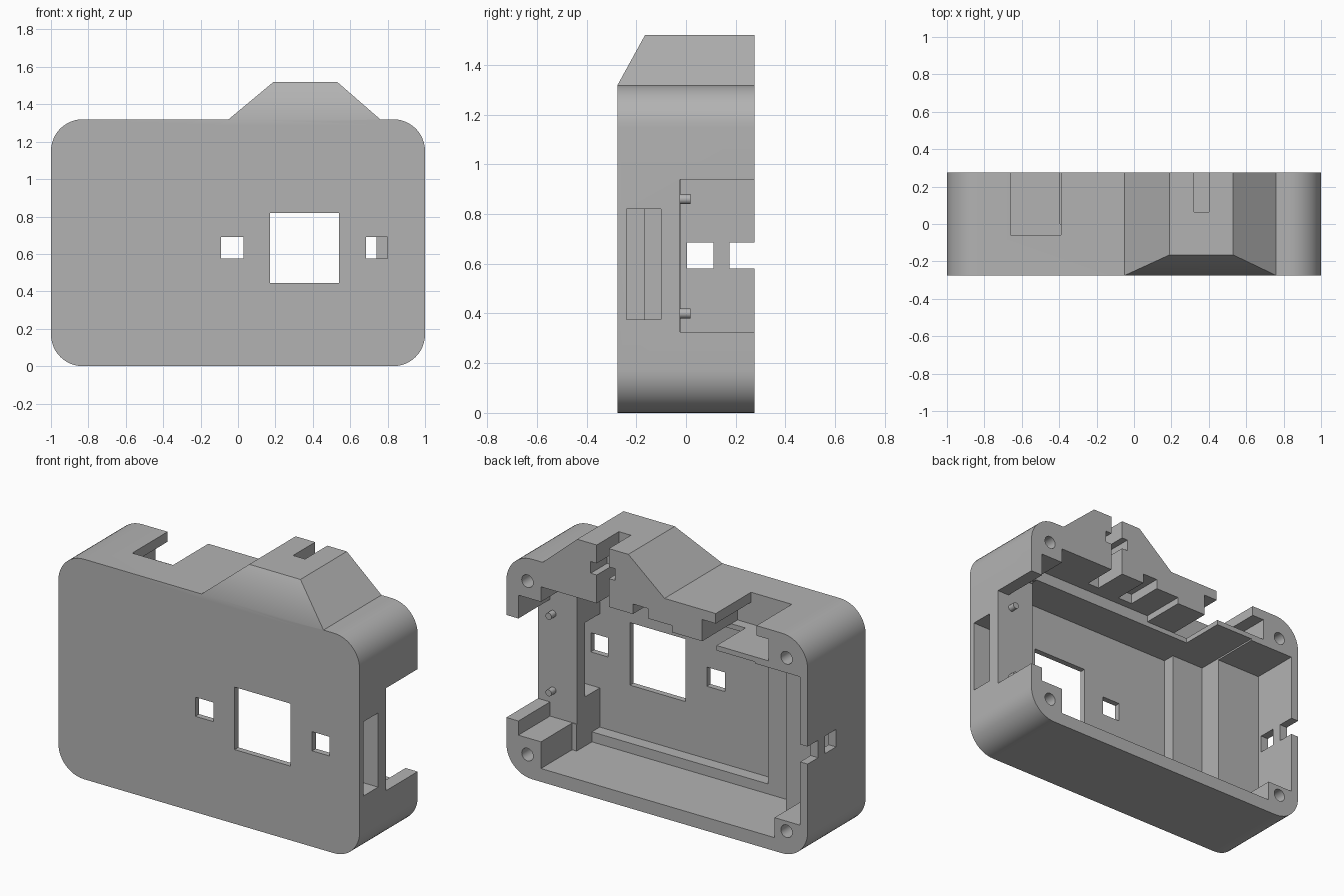
import bpy, bmesh, math
from mathutils import Matrix, Vector

old = bpy.data.objects.get("Cube")
if old:
    bpy.data.objects.remove(old, do_unlink=True)

grey = bpy.data.materials.new("plain grey plastic")
grey.use_nodes = True
colour = (0.45, 0.45, 0.45, 1)
grey.diffuse_color = colour
grey.node_tree.nodes["Principled BSDF"].inputs["Base Color"].default_value = colour

FRONT, BACK, TOP, OUT = -0.275, 0.275, 1.32, 0.4   # OUT lies beyond the open back


def add(name, bm):
    bmesh.ops.recalc_face_normals(bm, faces=bm.faces)
    mesh = bpy.data.meshes.new(name)
    bm.to_mesh(mesh)
    bm.free()
    mesh.materials.append(grey)
    obj = bpy.data.objects.new(name, mesh)
    bpy.context.scene.collection.objects.link(obj)
    return obj


def box_mesh(x0, x1, y0, y1, z0, z1):
    bm = bmesh.new()
    bmesh.ops.create_cube(bm, size=1)
    for v in bm.verts:
        v.co = Vector(((x0, x1)[v.co.x > 0], (y0, y1)[v.co.y > 0], (z0, z1)[v.co.z > 0]))
    return bm


def box(name, *size):
    return add(name, box_mesh(*size))


def rod(name, x, z, y0, y1, radius):
    bm = bmesh.new()
    place = Matrix.Translation((x, (y0 + y1) / 2, z)) @ Matrix.Rotation(math.pi / 2, 4, "X")
    bmesh.ops.create_cone(bm, cap_ends=True, segments=24, radius1=radius,
                          radius2=radius, depth=y1 - y0, matrix=place)
    return add(name, bm)


def combine(target, other, operation):
    other.hide_render = True
    mod = target.modifiers.new("combine", "BOOLEAN")
    mod.operation, mod.object, mod.solver = operation, other, "EXACT"
    bpy.context.view_layer.update()
    graph = bpy.context.evaluated_depsgraph_get()
    mesh = bpy.data.meshes.new_from_object(target.evaluated_get(graph))
    target.modifiers.clear()
    target.data = mesh
    bpy.data.objects.remove(other, do_unlink=True)


# Rounded body block
bm = box_mesh(-1, 1, FRONT, BACK, 0, TOP)
long_edges = [e for e in bm.edges if abs(e.verts[0].co.y - e.verts[1].co.y) > 0.1]
bmesh.ops.bevel(bm, geom=long_edges, offset=0.17, segments=12, profile=0.5, affect="EDGES")
body = add("case_body", bm)

# Sloping hump on the top
bm = bmesh.new()
rings = []
for x0, x1, y0, z in ((-0.05, 0.76, FRONT, 1.29), (-0.05, 0.76, FRONT, TOP),
                      (0.19, 0.53, -0.165, 1.52)):
    rings.append([bm.verts.new(p) for p in
                  ((x0, y0, z), (x1, y0, z), (x1, BACK, z), (x0, BACK, z))])
bm.faces.new(rings[0])
bm.faces.new(rings[2])
for low, high in zip(rings, rings[1:]):
    for i in range(4):
        j = (i + 1) % 4
        bm.faces.new((low[i], low[j], high[j], high[i]))
combine(body, add("hump", bm), "UNION")

# Stepped inner space, deepest step first
cavities = [
    (-0.43, 0.74, -0.24, OUT, 0.14, 1.10),
    (-0.65, 0.74, -0.165, OUT, 0.08, 1.10),
    (-0.78, 0.77, -0.02, OUT, 0.08, 1.09),
    (-0.95, 0.77, -0.02, OUT, 0.20, 1.09),
    (0.70, 0.92, -0.025, OUT, 0.24, 1.08),
    (-0.10, 0.77, 0.0, OUT, 1.0, 1.17),
    (-0.395, -0.10, 0.0, OUT, 1.0, 1.13),
    (0.06, 0.16, 0.05, OUT, 1.1, 1.23),
    # button pocket above its shelf, and its opening in the top
    (-0.74, -0.30, -0.06, OUT, 1.13, 1.26),
    (-0.66, -0.39, -0.06, OUT, 1.2, 1.4),
    # sliding slot in the hump
    (0.32, 0.40, 0.065, OUT, 1.1, 1.6),
    (0.28, 0.44, 0.12, OUT, 1.34, 1.41),
]
# Openings through the walls
openings = [
    (0.17, 0.54, -0.4, -0.2, 0.445, 0.82),
    (-0.09, 0.03, -0.4, -0.2, 0.575, 0.69),
    (0.685, 0.80, -0.4, -0.24, 0.575, 0.69),
    (0.6, 1.1, -0.24, -0.10, 0.375, 0.82),
    (0.85, 1.1, -0.025, OUT, 0.325, 0.94),
    (-1.1, -0.9, 0.005, 0.11, 0.58, 0.685),
    (-1.1, -0.9, 0.175, OUT, 0.58, 0.685),
]
for size in cavities + openings:
    combine(body, box("cutter", *size), "DIFFERENCE")

# Screw holes in the back corners
for x in (-0.86, 0.86):
    for z in (0.14, 1.18):
        combine(body, rod("screw_cutter", x, z, 0.08, OUT, 0.038), "DIFFERENCE")

# Locating pegs on the side ledge
pegs = [rod("locating_peg", 0.90, z, -0.03, 0.018, 0.02) for z in (0.40, 0.86)]

bpy.ops.object.select_all(action="DESELECT")
for obj in [body] + pegs:
    obj.select_set(True)
bpy.context.view_layer.objects.active = body
bpy.ops.object.shade_smooth_by_angle(angle=math.radians(30))
